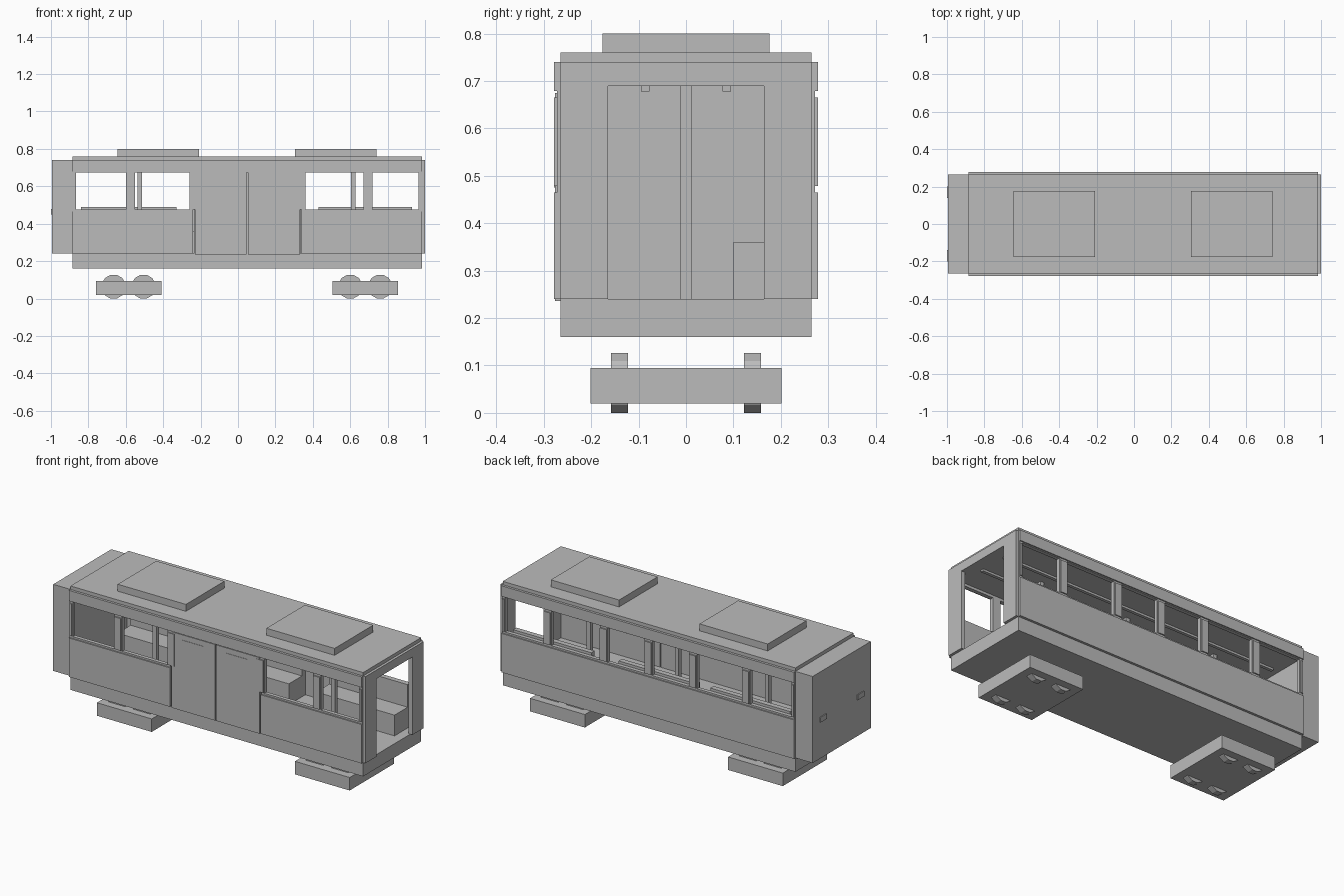
import bpy
import math

cube = bpy.data.objects.get("Cube")
if cube:
    bpy.data.objects.remove(cube, do_unlink=True)

grey = bpy.data.materials.new("plain_grey")
grey.use_nodes = True
grey.diffuse_color = (0.5, 0.5, 0.5, 1)
grey.node_tree.nodes["Principled BSDF"].inputs["Base Color"].default_value = (0.5, 0.5, 0.5, 1)


def box(name, x, y, z):
    """Flat box from (low, high) ranges on each axis."""
    verts = [(a, b, c) for a in x for b in y for c in z]
    faces = [(0, 1, 3, 2), (4, 6, 7, 5), (0, 4, 5, 1), (2, 3, 7, 6), (0, 2, 6, 4), (1, 5, 7, 3)]
    mesh = bpy.data.meshes.new(name)
    mesh.from_pydata(verts, [], faces)
    mesh.materials.append(grey)
    obj = bpy.data.objects.new(name, mesh)
    bpy.context.collection.objects.link(obj)
    return obj


def span(centre, half):
    return (centre - half, centre + half)


def side(s, inner, outer):
    """Depth range on the front (-1) or back (1) side."""
    return tuple(sorted((s * inner, s * outer)))


REAR, FRONT = -0.885, 0.985
DOOR_L, DOOR_MID, DOOR_R = -0.235, 0.05, 0.335
SILL, HEAD = 0.475, 0.675

# Floor, roof and closed end
box("floor", (REAR, FRONT), (-0.265, 0.265), (0.16, 0.24))
box("roof", (REAR, FRONT), (-0.265, 0.265), (0.69, 0.76))
box("closed_end", (-0.995, REAR), (-0.265, 0.265), (0.24, 0.74))
for s in (-1, 1):
    box("end_handle", (-1.0, -0.99), span(s * 0.17, 0.03), (0.45, 0.48))

# Open end frame
for s in (-1, 1):
    box("end_jamb", (0.975, 1.0), side(s, 0.165, 0.265), (0.24, 0.74))
box("end_lintel", (0.975, 1.0), (-0.165, 0.165), (0.69, 0.74))


def panel_pair(name, s, x, z, trim=0.0):
    """Inner wall layer with a slightly proud outer plate."""
    box(name, x, side(s, 0.25, 0.272), z)
    low = z[0] if z[0] < 0.3 else z[0] + 0.004
    high = z[1] if z[1] > 0.7 else z[1] - 0.010
    box(name + "_plate", (x[0] + trim, x[1] - trim), side(s, 0.270, 0.279), (low, high))


# Side walls: sills, headers and window posts
for s in (-1, 1):
    panel_pair("window_header", s, (REAR, FRONT), (HEAD, 0.74))
    if s > 0:
        panel_pair("lower_wall", s, (REAR, FRONT), (0.24, SILL))
    else:
        panel_pair("lower_wall", s, (REAR, DOOR_L - 0.005), (0.24, SILL))
        panel_pair("lower_wall", s, (DOOR_R + 0.005, FRONT), (0.24, SILL))
    posts = [(REAR, -0.865), span(-0.575, 0.025), span(DOOR_L, 0.025),
             span(DOOR_R, 0.025), span(0.695, 0.025), (0.965, FRONT)]
    if s > 0:
        posts.append(span(DOOR_MID, 0.025))
    for x in posts:
        panel_pair("window_post", s, x, (SILL, HEAD), 0.004)

# Double doors with faint window plates
for x0, x1 in ((DOOR_L, DOOR_MID), (DOOR_MID, DOOR_R)):
    box("door", (x0 + 0.004, x1 - 0.004), (-0.276, -0.254), (0.236, HEAD))
    box("door_window", (x0 + 0.07, x1 - 0.08), (-0.278, -0.275), (SILL, 0.645))
box("door_backing", (DOOR_L, DOOR_R), (-0.262, -0.25), (0.24, HEAD))

# Benches along the back wall
for x in ((-0.84, -0.33), (-0.245, 0.255), (0.43, 0.93)):
    box("bench_seat", x, (0.10, 0.25), (0.24, 0.36))
    box("bench_back", x, (0.22, 0.25), (0.36, 0.49))

# Poles and ceiling rails
for x in (-0.525, DOOR_MID, 0.615):
    box("pole", span(x, 0.012), (-0.012, 0.012), (0.24, 0.69))
for s in (-1, 1):
    box("ceiling_rail", (-0.84, 0.93), span(s * 0.086, 0.009), (0.678, 0.69))

# Roof units
for x in (-0.4275, 0.5225):
    box("roof_unit", span(x, 0.218), (-0.176, 0.176), (0.76, 0.80))

# Bogies and wheels
for centre in (-0.585, 0.68):
    box("bogie", span(centre, 0.175), (-0.202, 0.202), (0.02, 0.095))
    for dx in (-0.08, 0.08):
        for s in (-1, 1):
            bpy.ops.mesh.primitive_cylinder_add(
                vertices=12, radius=0.0655, depth=0.036,
                location=(centre + dx, s * 0.14, 0.0633), rotation=(math.pi / 2, math.pi / 12, 0))
            wheel = bpy.context.object
            wheel.name = "wheel"
            wheel.data.materials.append(grey)
